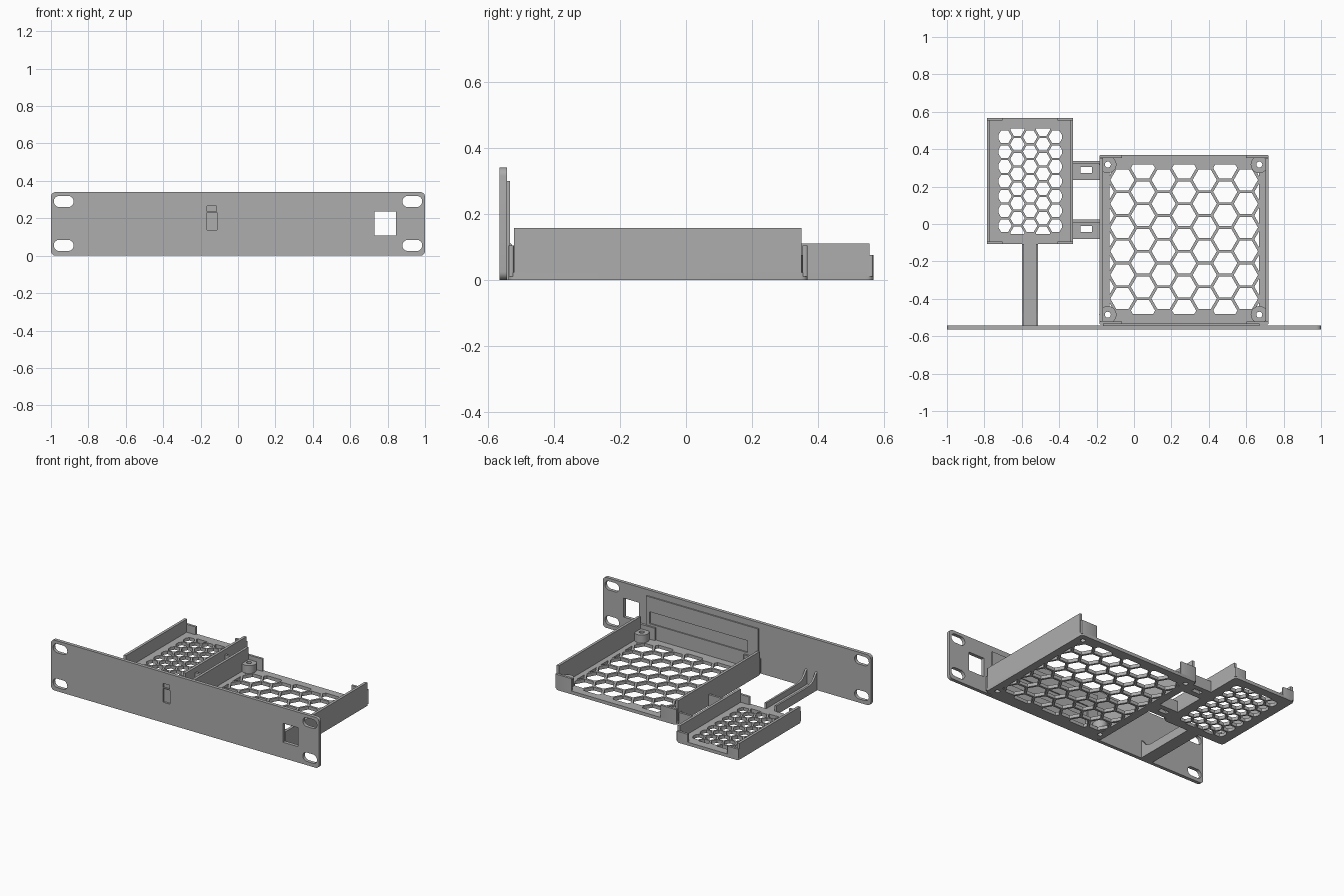
import bpy, bmesh, math
from mathutils import Vector

if "Cube" in bpy.data.objects:
    bpy.data.objects.remove(bpy.data.objects["Cube"])

grey = bpy.data.materials.new("matte_grey")
grey.use_nodes = True
COLOUR = (0.42, 0.42, 0.42, 1)
grey.diffuse_color = COLOUR
grey.node_tree.nodes["Principled BSDF"].inputs["Base Color"].default_value = COLOUR


# ---- helpers ----
def place(u, v, w, axis):
    return Vector({"x": (w, u, v), "y": (u, w, v), "z": (u, v, w)}[axis])


def prisms(name, profiles, lo, hi, axis="z"):
    """Extrude closed 2D profiles along an axis into one object."""
    bm = bmesh.new()
    for pts in profiles:
        face = bm.faces.new([bm.verts.new(place(u, v, lo, axis)) for u, v in pts])
        new = bmesh.ops.extrude_face_region(bm, geom=[face])["geom"]
        verts = [g for g in new if isinstance(g, bmesh.types.BMVert)]
        bmesh.ops.translate(bm, verts=verts, vec=place(0, 0, hi - lo, axis))
    bmesh.ops.recalc_face_normals(bm, faces=bm.faces)
    mesh = bpy.data.meshes.new(name)
    bm.to_mesh(mesh)
    bm.free()
    mesh.materials.append(grey)
    obj = bpy.data.objects.new(name, mesh)
    bpy.context.collection.objects.link(obj)
    return obj


def rect(u0, u1, v0, v1, r=0, steps=6):
    if not r:
        return [(u0, v0), (u1, v0), (u1, v1), (u0, v1)]
    corners = [(u1 - r, v1 - r), (u0 + r, v1 - r), (u0 + r, v0 + r), (u1 - r, v0 + r)]
    return [(cu + r * math.cos(a), cv + r * math.sin(a))
            for i, (cu, cv) in enumerate(corners)
            for a in [(i + k / steps) * math.pi / 2 for k in range(steps + 1)]]


def circle(u, v, r, n=24):
    return [(u + r * math.cos(math.tau * i / n), v + r * math.sin(math.tau * i / n))
            for i in range(n)]


def box(name, x0, x1, y0, y1, z0, z1):
    return prisms(name, [rect(x0, x1, y0, y1)], z0, z1)


def cut(obj, profiles, lo, hi, axis="z"):
    cutter = prisms("cutter", profiles, lo, hi, axis)
    cutter.hide_render = True
    mod = obj.modifiers.new("cut", "BOOLEAN")
    mod.operation, mod.solver, mod.object = "DIFFERENCE", "EXACT", cutter
    bpy.context.view_layer.objects.active = obj
    bpy.ops.object.modifier_apply(modifier=mod.name)
    bpy.data.objects.remove(cutter)


def clip(pts, axis, limit, sign):
    """Keep the part of a convex polygon on one side of a line."""
    out = []
    for a, b in zip(pts, pts[1:] + pts[:1]):
        da, db = sign * (a[axis] - limit), sign * (b[axis] - limit)
        if da >= 0:
            out.append(a)
        if da * db < 0:
            t = da / (da - db)
            out.append((a[0] + t * (b[0] - a[0]), a[1] + t * (b[1] - a[1])))
    return out


def honeycomb(x0, x1, y0, y1, pitch, rib):
    """Hexagon cells centred on a rectangle and clipped to it."""
    cells, step, r = [], pitch * math.sqrt(3) / 2, (pitch - rib) / math.sqrt(3)
    cx, cy = (x0 + x1) / 2, (y0 + y1) / 2
    for i in range(-6, 7):
        for j in range(-6, 7):
            pts = circle(cx + i * step, cy + (j + i % 2 / 2) * pitch, r, 6)
            for axis, limit, sign in ((0, x0, 1), (0, x1, -1), (1, y0, 1), (1, y1, -1)):
                pts = clip(pts, axis, limit, sign)
            if len(pts) > 2:
                us, vs = zip(*pts)
                if min(max(us) - min(us), max(vs) - min(vs)) > rib:
                    cells.append(pts)
    return cells


FLOOR = 0.022


def tray(name, x0, x1, y0, y1, mesh_area, pitch, rib, wall_y, wall_top, clip_len, clip_top):
    floor = prisms(name + "_floor", [rect(x0, x1, y0, y1, 0.02)], 0, FLOOR)
    cut(floor, honeycomb(*mesh_area, pitch, rib), -0.1, 0.1)
    t = 0.018
    for side, a, b, c in (("right", x0, x0 + t, x0 + clip_len), ("left", x1 - t, x1, x1 - clip_len)):
        box(f"{name}_{side}_wall", a, b, *wall_y, 0.01, wall_top)
        for end, ya, yb in (("front", y0, y0 + 0.016), ("back", y1 - 0.016, y1)):
            lo, hi = min(a, c), max(b, c)
            prisms(f"{name}_{side}_{end}_clip", [rect(lo, hi, ya, yb, 0.006, 3)], 0.01, clip_top)
    return floor


# ---- front plate with mounting slots and window ----
plate = prisms("front_plate", [rect(-1, 1, 0, 0.34, 0.025)], -0.565, -0.542, "y")
slots = [rect(s * 0.932 - 0.053, s * 0.932 + 0.053, z - 0.03, z + 0.03, 0.0299, 8)
         for s in (-1, 1) for z in (0.055, 0.29)]
cut(plate, slots + [rect(0.73, 0.845, 0.107, 0.235)], -0.6, -0.5, "y")
# shallow latch pockets in the face
cut(plate, [rect(-0.165, -0.112, 0.138, 0.23), rect(-0.165, -0.115, 0.236, 0.265)],
    -0.6, -0.553, "y")

# ---- raised panel behind the plate ----
panel = prisms("rear_panel", [rect(-0.165, 0.67, 0, 0.3)], -0.543, -0.533, "y")
cut(panel, [rect(-0.085, 0.645, 0.12, 0.2)], -0.541, -0.5, "y")

# ---- large tray with screw posts ----
large = tray("large_tray", -0.185, 0.72, -0.537, 0.368, (-0.132, 0.668, -0.482, 0.318),
             0.127, 0.015, (-0.52, 0.35), 0.158, 0.122, 0.105)
for px, sx in ((-0.14, "right"), (0.67, "left")):
    for py, sy in ((-0.485, "front"), (0.318, "back")):
        post = prisms(f"{sy}_{sx}_post", [circle(px, py, 0.046, 32)], 0, 0.075)
        for part in (large, post):
            cut(part, [circle(px, py, 0.016)], -0.1, 0.2)

# ---- small tray ----
tray("small_tray", -0.787, -0.325, -0.108, 0.567, (-0.724, -0.386, -0.053, 0.51),
     0.079, 0.012, (-0.095, 0.555), 0.11, 0.085, 0.075)

# ---- links between the trays ----
for name, y in (("front_link", -0.08), ("back_link", 0.235)):
    link = box(name, -0.326, -0.184, y, y + 0.103, 0, FLOOR)
    cut(link, [rect(-0.286, -0.224, y + 0.038, y + 0.069)], -0.1, 0.1)
    box(name + "_rib", -0.326, -0.184, y + 0.088, y + 0.103, 0.01, 0.075)

# ---- support arm with tapered side ribs ----
box("support_arm", -0.6, -0.512, -0.543, -0.107, 0, FLOOR)
rib_shape = [(-0.543, 0.01), (-0.107, 0.01), (-0.107, 0.06), (-0.46, 0.06),
             (-0.5, 0.075), (-0.543, 0.125)]
for name, x in (("arm_right_rib", -0.6), ("arm_left_rib", -0.525)):
    prisms(name, [rib_shape], x, x + 0.013, "x")

# ---- keep edges crisp, round parts smooth ----
bpy.ops.object.select_all(action="DESELECT")
for obj in bpy.context.collection.objects:
    if obj.type == "MESH" and obj.data.materials and obj.data.materials[0] == grey:
        obj.select_set(True)
        bpy.context.view_layer.objects.active = obj
bpy.ops.object.shade_smooth_by_angle(angle=math.radians(30))
